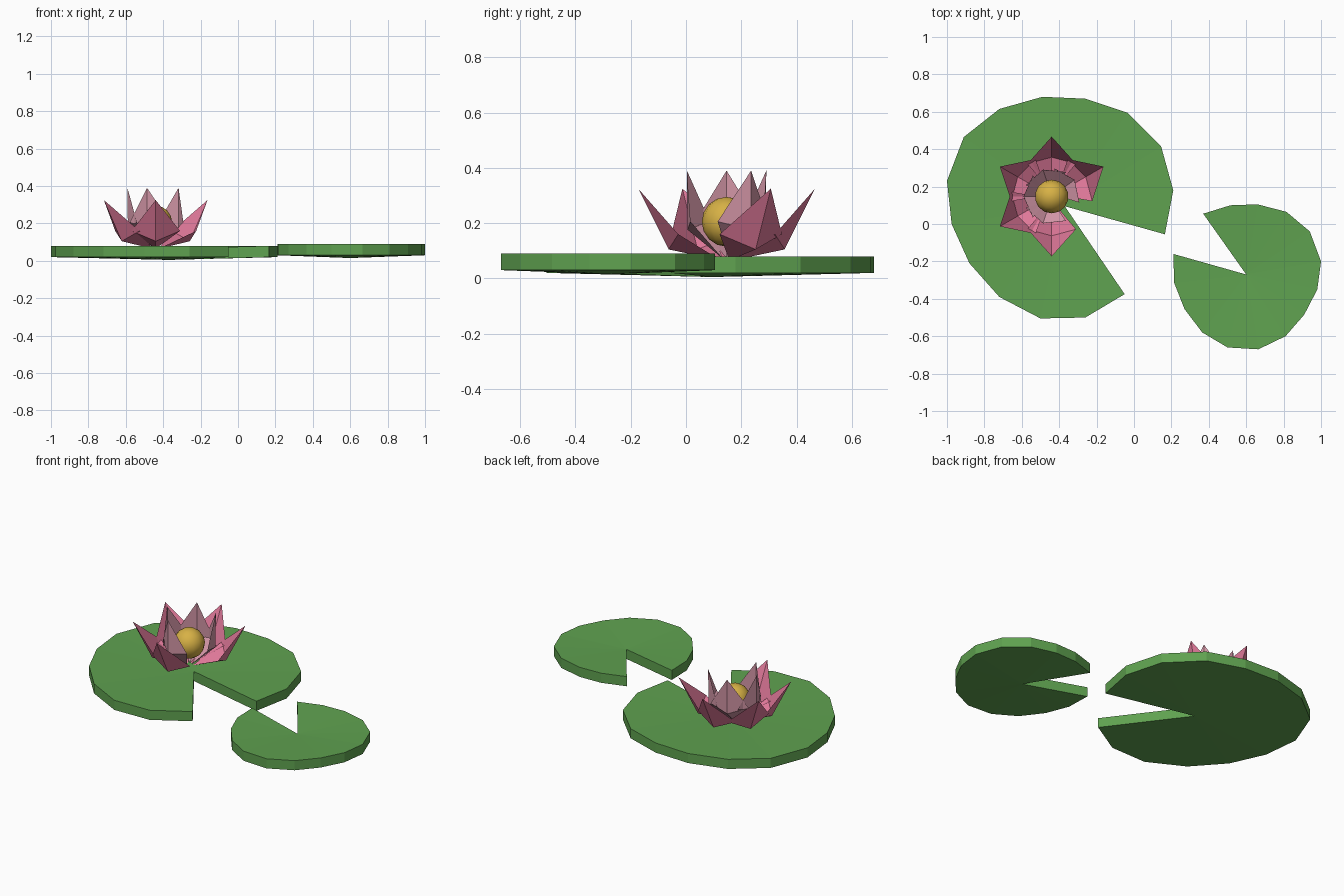
import bpy, bmesh
from math import radians
from mathutils import Matrix, Vector

cube = bpy.data.objects.get("Cube")
if cube:
    bpy.data.objects.remove(cube, do_unlink=True)


def make_material(name, color):
    mat = bpy.data.materials.new(name)
    mat.use_nodes = True
    mat.diffuse_color = (*color, 1)
    bsdf = next(n for n in mat.node_tree.nodes if n.type == 'BSDF_PRINCIPLED')
    bsdf.inputs["Base Color"].default_value = (*color, 1)
    return mat


leaf_green = make_material("leaf green", (0.115, 0.36, 0.08))
petal_pink = make_material("petal pink", (0.74, 0.19, 0.32))
dusky_pink = make_material("dusky pink", (0.66, 0.31, 0.39))
pollen_yellow = make_material("pollen yellow", (0.68, 0.44, 0.06))


def finish(name, bm, material):
    mesh = bpy.data.meshes.new(name)
    bm.to_mesh(mesh)
    bm.free()
    mesh.materials.append(material)
    obj = bpy.data.objects.new(name, mesh)
    bpy.context.collection.objects.link(obj)
    return obj


def make_pad(name, notch, rim, bottom, thickness=0.06, dip=0.015):
    """Notched leaf: a fan from the notch point, slightly dished, with a rim wall."""
    bm = bmesh.new()
    layers = []
    for z in (bottom, bottom + thickness):
        hub = bm.verts.new((*notch, z - dip))
        layers.append([hub] + [bm.verts.new((x, y, z)) for x, y in rim])
    low, high = layers
    for i in range(1, len(rim)):
        bm.faces.new((high[0], high[i], high[i + 1]))
        bm.faces.new((low[0], low[i + 1], low[i]))
    count = len(low)
    for i in range(count):
        j = (i + 1) % count
        bm.faces.new((low[i], low[j], high[j], high[i]))
    bmesh.ops.recalc_face_normals(bm, faces=bm.faces)
    return finish(name, bm, leaf_green)


# Leaves, rims listed counter-clockwise from one side of the notch
make_pad("large_lily_pad", (-.37, .095), [
    (.165, -.055), (.21, .18), (.145, .415), (-.035, .595), (-.26, .67),
    (-.49, .68), (-.72, .615), (-.91, .465), (-1, .23), (-.975, 0),
    (-.88, -.21), (-.72, -.39), (-.5, -.505), (-.26, -.5), (-.05, -.375)], 0.02)
make_pad("small_lily_pad", (.6, -.27), [
    (.21, -.16), (.215, -.315), (.27, -.455), (.365, -.58), (.5, -.66),
    (.665, -.67), (.81, -.6), (.91, -.485), (.98, -.35), (1, -.2),
    (.94, -.04), (.815, .065), (.66, .105), (.515, .1), (.37, .055)], 0.03)

# Flower
flower_base = Vector((-0.44, 0.147, 0.065))


def make_petal(name, angle, lift, size, material):
    """Pointed petal with a creased keel, tilted up by lift and turned to angle."""
    bm = bmesh.new()
    base, keel, tip, left, right = [bm.verts.new(p) for p in (
        (0.02, 0, 0), (0.21, 0, 0.04), (0.32, 0, 0.26),
        (0.175, 0.13, 0.095), (0.175, -0.13, 0.095))]
    for face in ((base, keel, left), (base, right, keel),
                 (keel, tip, left), (keel, right, tip)):
        bm.faces.new(face)
    place = (Matrix.Translation(flower_base)
             @ Matrix.Rotation(radians(angle), 4, 'Z')
             @ Matrix.Rotation(radians(-lift), 4, 'Y')
             @ Matrix.Scale(size, 4))
    bm.transform(place)
    return finish(name, bm, material)


# Both rings leave a gap facing the notch
for i in range(5):
    make_petal(f"outer_petal_{i + 1}", 30 + 60 * i, 0, 1, petal_pink)
for i in range(4):
    make_petal(f"inner_petal_{i + 1}", 36 + 72 * i, 26, 0.87, dusky_pink)

# Flower centre
bm = bmesh.new()
bmesh.ops.create_uvsphere(bm, u_segments=14, v_segments=8, radius=0.09)
bm.transform(Matrix.Translation(flower_base + Vector((0, 0, 0.14))))
for face in bm.faces:
    face.smooth = True
finish("flower_centre", bm, pollen_yellow)
